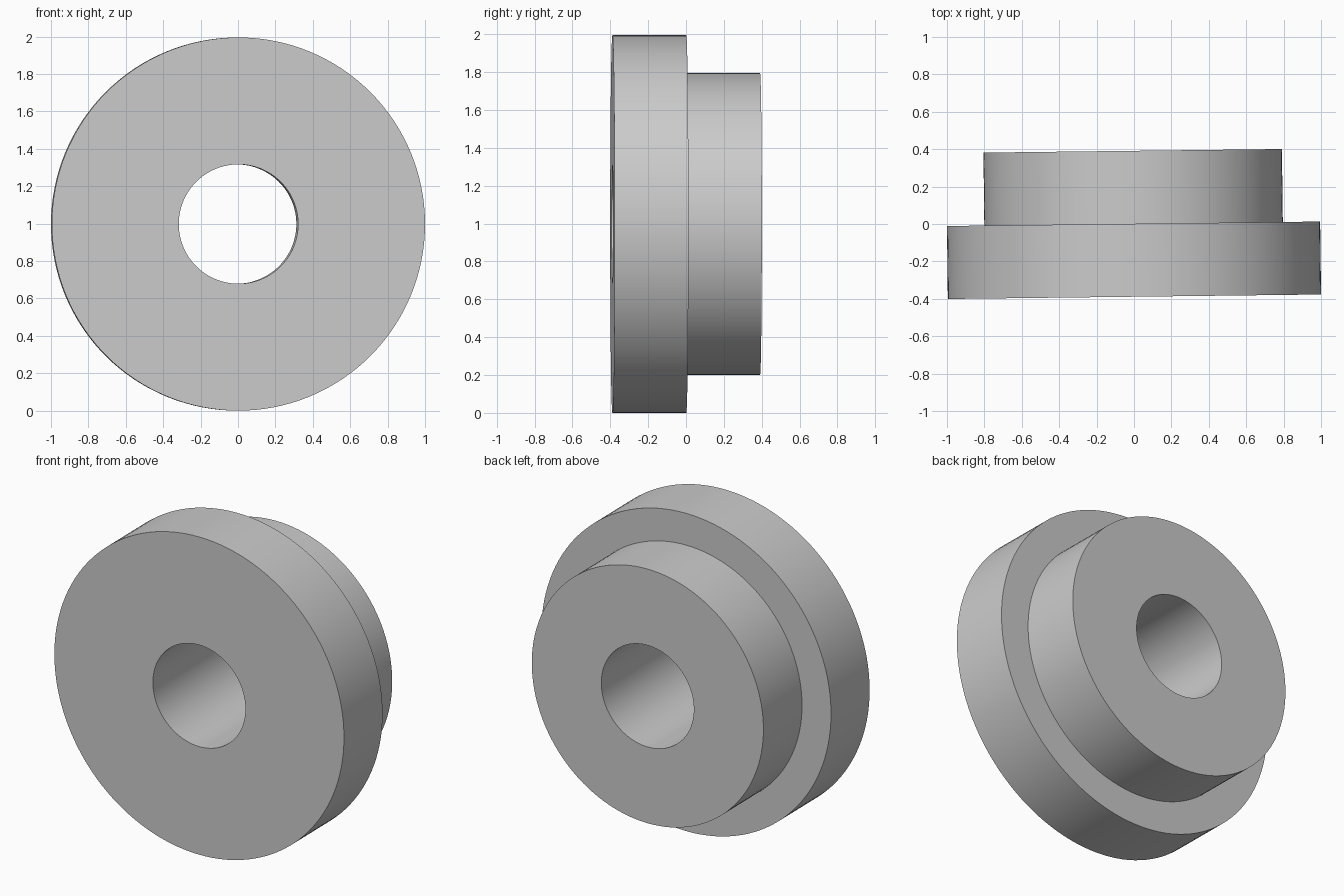
import bpy, bmesh, math
from mathutils import Matrix, Vector

cube = bpy.data.objects.get("Cube")
if cube:
    bpy.data.objects.remove(cube, do_unlink=True)

SEGMENTS = 128
RIM, HUB, BORE = 0.9977, 0.798, 0.319      # radii
FRONT, STEP, BACK = -0.39, 0.0, 0.39       # positions along the axle
TURN = 0.012                               # slight turn about the vertical

# Plain grey
grey = bpy.data.materials.new("plain grey")
grey.use_nodes = True
color = (0.6, 0.6, 0.6, 1)
grey.diffuse_color = color
grey.node_tree.nodes["Principled BSDF"].inputs["Base Color"].default_value = color

# Stepped section, lathed around the y axis
profile = [(BORE, FRONT), (RIM, FRONT), (RIM, STEP),
           (HUB, STEP), (HUB, BACK), (BORE, BACK)]
bm = bmesh.new()
verts = [bm.verts.new((r, y, 0)) for r, y in profile]
edges = [bm.edges.new((verts[i], verts[(i + 1) % len(verts)]))
         for i in range(len(verts))]
bmesh.ops.spin(bm, geom=verts + edges, cent=(0, 0, 0), axis=(0, 1, 0),
               angle=math.tau, steps=SEGMENTS, use_merge=True)
bmesh.ops.remove_doubles(bm, verts=bm.verts, dist=0.0001)
bmesh.ops.recalc_face_normals(bm, faces=bm.faces)

# Turn, then centre and stand on the ground
bm.transform(Matrix.Rotation(TURN, 4, "Z"))
low = Vector([min(v.co[i] for v in bm.verts) for i in range(3)])
high = Vector([max(v.co[i] for v in bm.verts) for i in range(3)])
middle = (low + high) / 2
bm.transform(Matrix.Translation((-middle.x, -middle.y, -low.z)))

mesh = bpy.data.meshes.new("stepped_bushing")
bm.to_mesh(mesh)
bm.free()
mesh.materials.append(grey)
bushing = bpy.data.objects.new("stepped_bushing", mesh)
bpy.context.collection.objects.link(bushing)

bpy.ops.object.select_all(action="DESELECT")
bushing.select_set(True)
bpy.context.view_layer.objects.active = bushing
bpy.ops.object.shade_smooth_by_angle(angle=math.radians(30))
